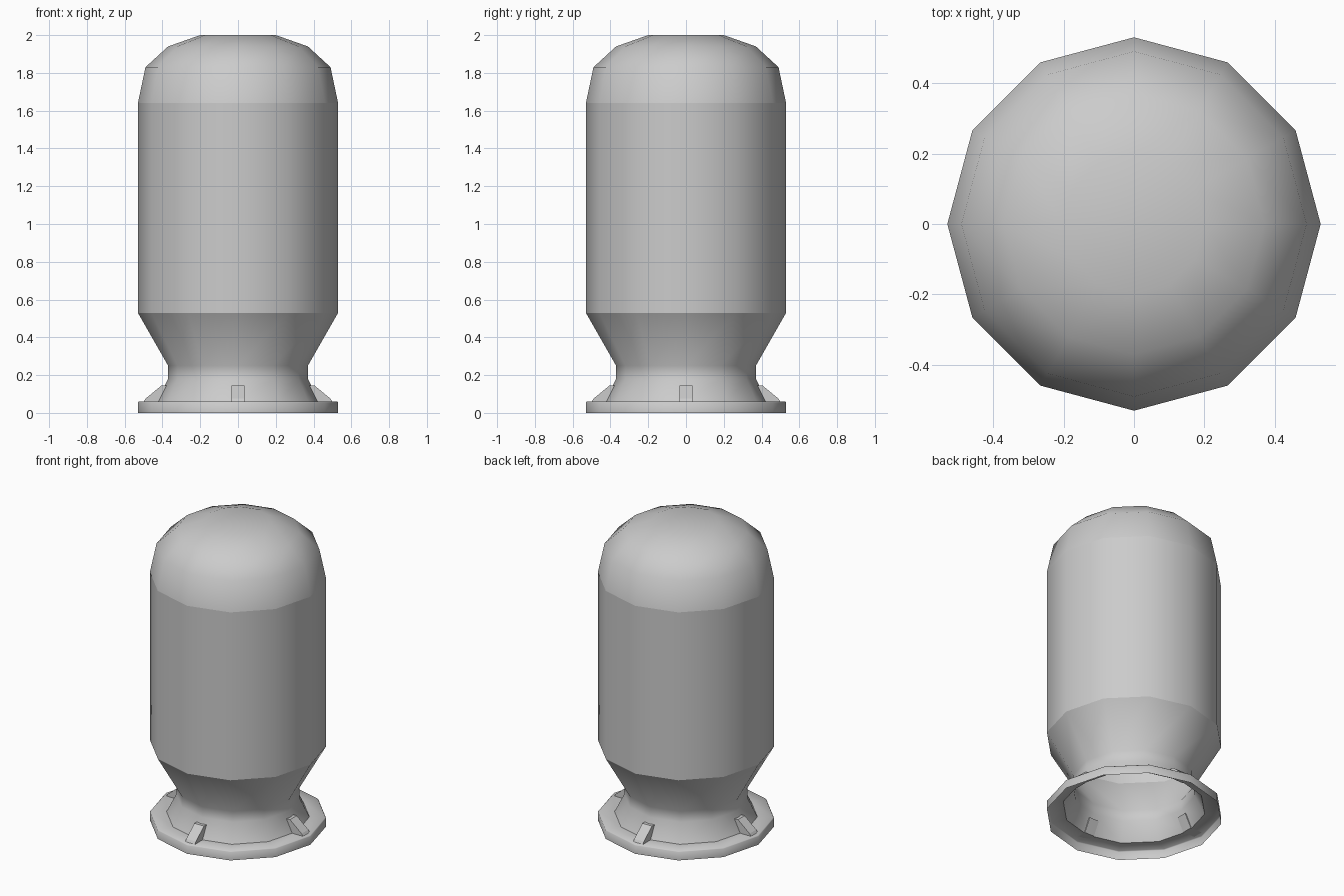
import bpy
import bmesh
from math import sin, cos, pi

SIDES = 12

cube = bpy.data.objects.get("Cube")
if cube:
    bpy.data.objects.remove(cube)

grey = bpy.data.materials.new("plain grey")
grey.use_nodes = True
colour = (0.6, 0.6, 0.6, 1)
grey.diffuse_color = colour
grey.node_tree.nodes["Principled BSDF"].inputs["Base Color"].default_value = colour


def finish(name, bm, smooth):
    """Turn a bmesh into a named grey object."""
    for face in bm.faces:
        face.smooth = smooth
    mesh = bpy.data.meshes.new(name)
    bm.to_mesh(mesh)
    bm.free()
    mesh.materials.append(grey)
    obj = bpy.data.objects.new(name, mesh)
    bpy.context.collection.objects.link(obj)
    return obj


def lathe(name, profile, cap=False):
    """Revolve (radius, height) points, listed bottom to top, into an open shell."""
    bm = bmesh.new()
    rings = [[bm.verts.new((r * cos(2 * pi * k / SIDES), r * sin(2 * pi * k / SIDES), z))
              for k in range(SIDES)] for r, z in profile]
    for low, high in zip(rings, rings[1:]):
        for k in range(SIDES):
            n = (k + 1) % SIDES
            bm.faces.new((low[k], low[n], high[n], high[k]))
    if cap:
        bm.faces.new(rings[-1])
    return finish(name, bm, True)


def clip(name, angle):
    """Wedge clip leaning on the flared foot."""
    profile = [(0.415, 0.06), (0.50, 0.06), (0.49, 0.075), (0.405, 0.145), (0.37, 0.145)]
    half = 0.035
    c, s = cos(angle), sin(angle)
    bm = bmesh.new()
    sides = [[bm.verts.new((r * c - w * s, r * s + w * c, z)) for r, z in profile]
             for w in (-half, half)]
    bm.faces.new(sides[0])
    bm.faces.new(sides[1][::-1])
    for i in range(len(profile)):
        j = (i + 1) % len(profile)
        bm.faces.new((sides[0][i], sides[1][i], sides[1][j], sides[0][j]))
    bmesh.ops.recalc_face_normals(bm, faces=bm.faces)
    return finish(name, bm, False)


# Shell parts, kept separate so the shading breaks between them
lathe("dome", [(0.53, 1.64), (0.49, 1.83), (0.37, 1.94), (0.20, 2.0)], cap=True)
lathe("barrel", [(0.53, 0.53), (0.53, 1.64)])
lathe("neck", [(0.43, 0.06), (0.37, 0.18), (0.37, 0.25), (0.53, 0.53)])
lathe("foot_flange", [(0.53, 0.0), (0.53, 0.055), (0.525, 0.06), (0.43, 0.06)])

# Four clips around the foot
for i, side in enumerate(("left", "back", "right", "front")):
    clip(side + "_clip", i * pi / 2)
